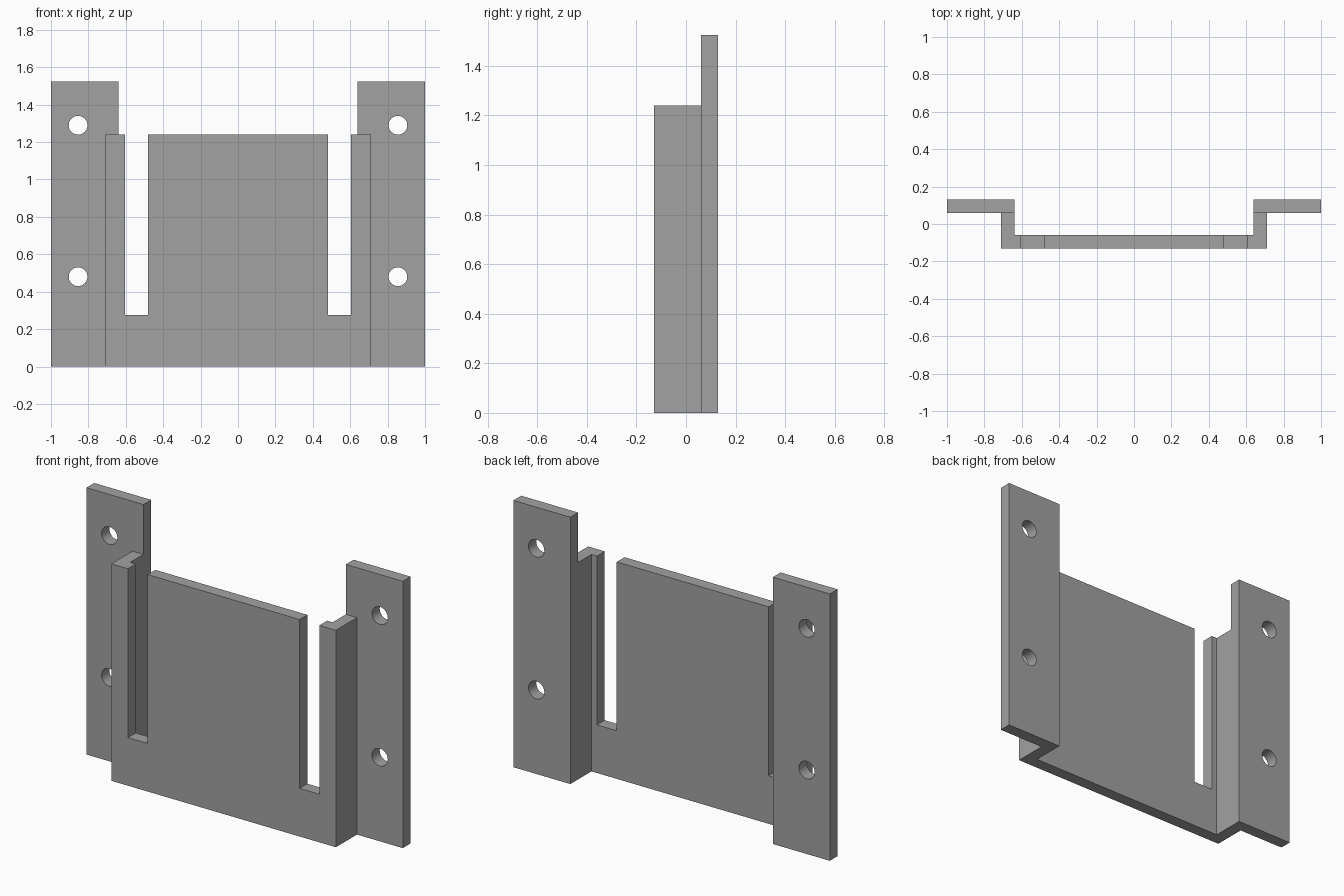
import bpy, bmesh, math

if "Cube" in bpy.data.objects:
    bpy.data.objects.remove(bpy.data.objects["Cube"])

HEIGHT, PLATE_TOP = 1.525, 1.24
FRONT, BACK, THICK = -0.13, 0.13, 0.07
INNER, OUTER, EDGE = 0.64, 0.71, 1.0

grey = bpy.data.materials.new("plain grey")
grey.use_nodes = True
colour = (0.36, 0.36, 0.36, 1)
grey.diffuse_color = colour
grey.node_tree.nodes["Principled BSDF"].inputs["Base Color"].default_value = colour


def add_object(name, bm):
    bmesh.ops.recalc_face_normals(bm, faces=bm.faces)
    mesh = bpy.data.meshes.new(name)
    bm.to_mesh(mesh)
    bm.free()
    mesh.materials.append(grey)
    obj = bpy.data.objects.new(name, mesh)
    bpy.context.collection.objects.link(obj)
    return obj


def box(name, low, high):
    bm = bmesh.new()
    bmesh.ops.create_cube(bm, size=1)
    for v in bm.verts:
        v.co = [a + (c + 0.5) * (b - a) for a, b, c in zip(low, high, v.co)]
    return add_object(name, bm)


def cylinder(name, x, z, radius):
    bm = bmesh.new()
    bmesh.ops.create_cone(bm, cap_ends=True, segments=48,
                          radius1=radius, radius2=radius, depth=1)
    obj = add_object(name, bm)
    obj.location = (x, 0, z)
    obj.rotation_euler.x = math.pi / 2
    return obj


# Folded bracket: a mirrored hat profile extruded upwards
half = [(INNER, FRONT + THICK), (INNER, BACK), (EDGE, BACK),
        (EDGE, BACK - THICK), (OUTER, BACK - THICK), (OUTER, FRONT)]
profile = half + [(-x, y) for x, y in reversed(half)]
bm = bmesh.new()
base = bm.faces.new([bm.verts.new((x, y, 0)) for x, y in profile])
raised = bmesh.ops.extrude_face_region(bm, geom=[base])["geom"]
bmesh.ops.translate(bm, vec=(0, 0, HEIGHT),
                    verts=[v for v in raised if isinstance(v, bmesh.types.BMVert)])
bracket = add_object("mounting_bracket", bm)

# Lowered top of the front plate and side walls
cutters = [box("top_cutter", (-0.9, -0.5, PLATE_TOP), (0.9, BACK - THICK, 2))]

# Two tall slots and four screw holes
for side in (-1, 1):
    xs = sorted((side * 0.48, side * 0.605))
    cutters.append(box("slot_cutter", (xs[0], -0.5, 0.275), (xs[1], 0, 1.6)))
    for z in (0.48, 1.29):
        cutters.append(cylinder("hole_cutter", side * 0.855, z, 0.05))

bpy.ops.object.select_all(action="DESELECT")
bracket.select_set(True)
bpy.context.view_layer.objects.active = bracket
for cutter in cutters:
    cutter.hide_render = True
    cut = bracket.modifiers.new("cut", "BOOLEAN")
    cut.operation = "DIFFERENCE"
    cut.solver = "EXACT"
    cut.object = cutter
    bpy.ops.object.modifier_apply(modifier=cut.name)
    bpy.data.objects.remove(cutter)

bpy.ops.object.shade_smooth_by_angle(angle=math.radians(30))
